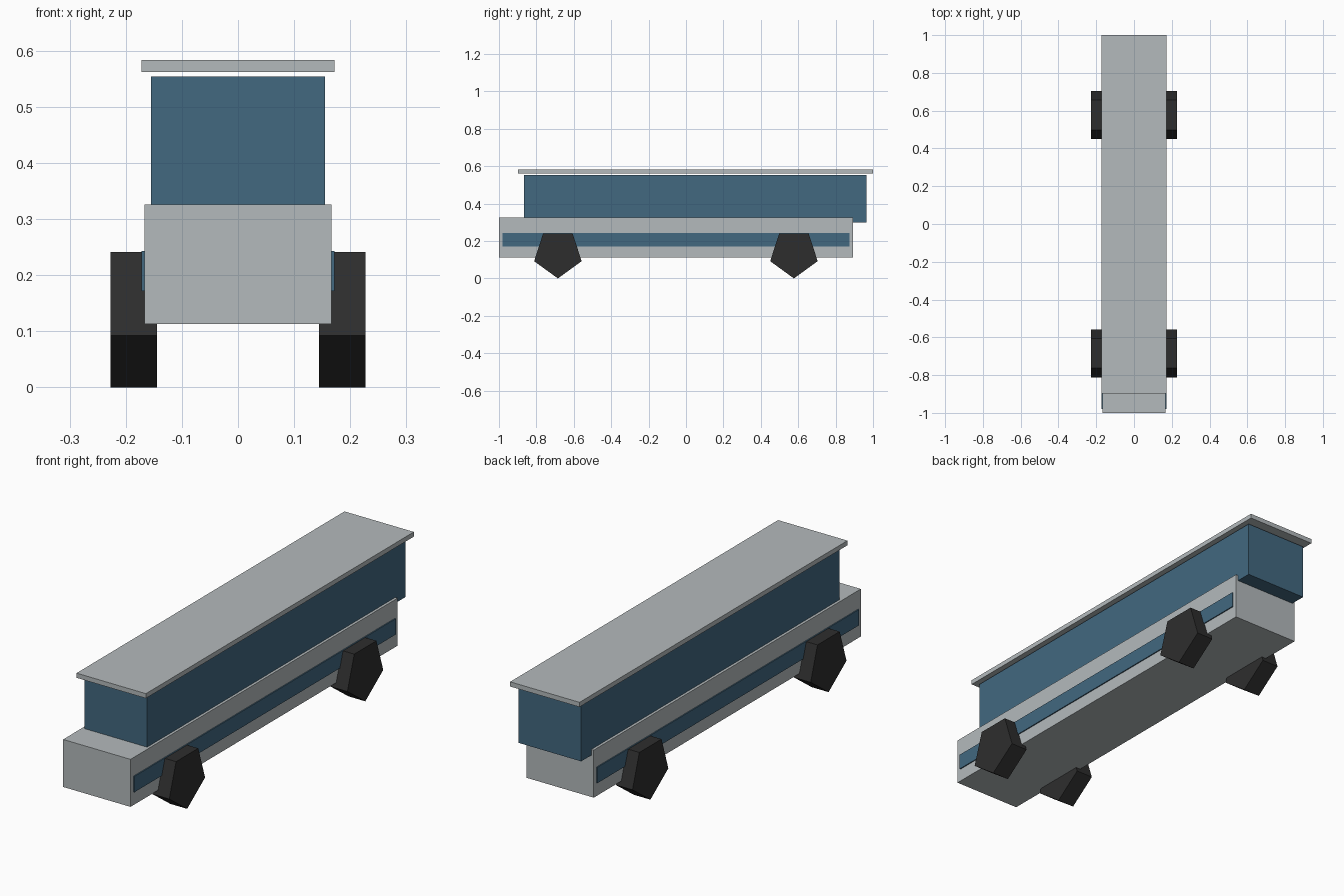
import bpy
import math

if "Cube" in bpy.data.objects:
    bpy.data.objects.remove(bpy.data.objects["Cube"])


def material(name, rgb):
    m = bpy.data.materials.new(name)
    m.diffuse_color = (*rgb, 1)
    m.use_nodes = True
    m.node_tree.nodes["Principled BSDF"].inputs["Base Color"].default_value = m.diffuse_color
    return m


SILVER = material("silver grey", (0.456, 0.491, 0.503))
BLUE = material("steel blue", (0.054, 0.138, 0.216))
BLACK = material("tyre black", (0.027, 0.027, 0.027))


def box(name, half_width, y0, y1, z0, z1, mat):
    """Box centred on x = 0, spanning the given y and z ranges."""
    bpy.ops.mesh.primitive_cube_add(size=1, location=(0, (y0 + y1) / 2, (z0 + z1) / 2))
    ob = bpy.context.object
    ob.name = name
    ob.scale = (2 * half_width, y1 - y0, z1 - z0)
    bpy.ops.object.transform_apply(location=False, rotation=False, scale=True)
    ob.data.materials.append(mat)
    return ob


# Lower body, with a colour band standing slightly proud of both sides
box("lower_body", 0.167, -1.0, 0.892, 0.113, 0.326, SILVER)
box("side_band", 0.172, -0.98, 0.873, 0.172, 0.243, BLUE)

# Upper cabin, overhanging the rear, and the floating roof slab
box("upper_cabin", 0.155, -0.865, 0.964, 0.300, 0.554, BLUE)
box("roof", 0.172, -0.898, 1.0, 0.562, 0.583, SILVER)


def wheel(name, x, y):
    """Five-sided wheel with one corner touching the ground."""
    radius = 0.1335
    bpy.ops.mesh.primitive_cylinder_add(vertices=5, radius=radius, depth=0.083)
    ob = bpy.context.object
    ob.name = name
    # first corner (+y) is turned to point down, axle along x
    for v in ob.data.vertices:
        a, b, c = v.co
        v.co = (c, a, -b)
    ob.data.flip_normals() if is_inside_out(ob.data) else None
    ob.location = (x, y, radius)
    ob.data.materials.append(BLACK)


def is_inside_out(mesh):
    mesh.update()
    return sum(p.normal.dot(p.center) for p in mesh.polygons) < 0


# Wheels in two axle pairs
for end, y in (("front", -0.685), ("rear", 0.577)):
    for side, sx in (("left", -1), ("right", 1)):
        wheel(f"{end}_{side}_wheel", sx * 0.186, y)
